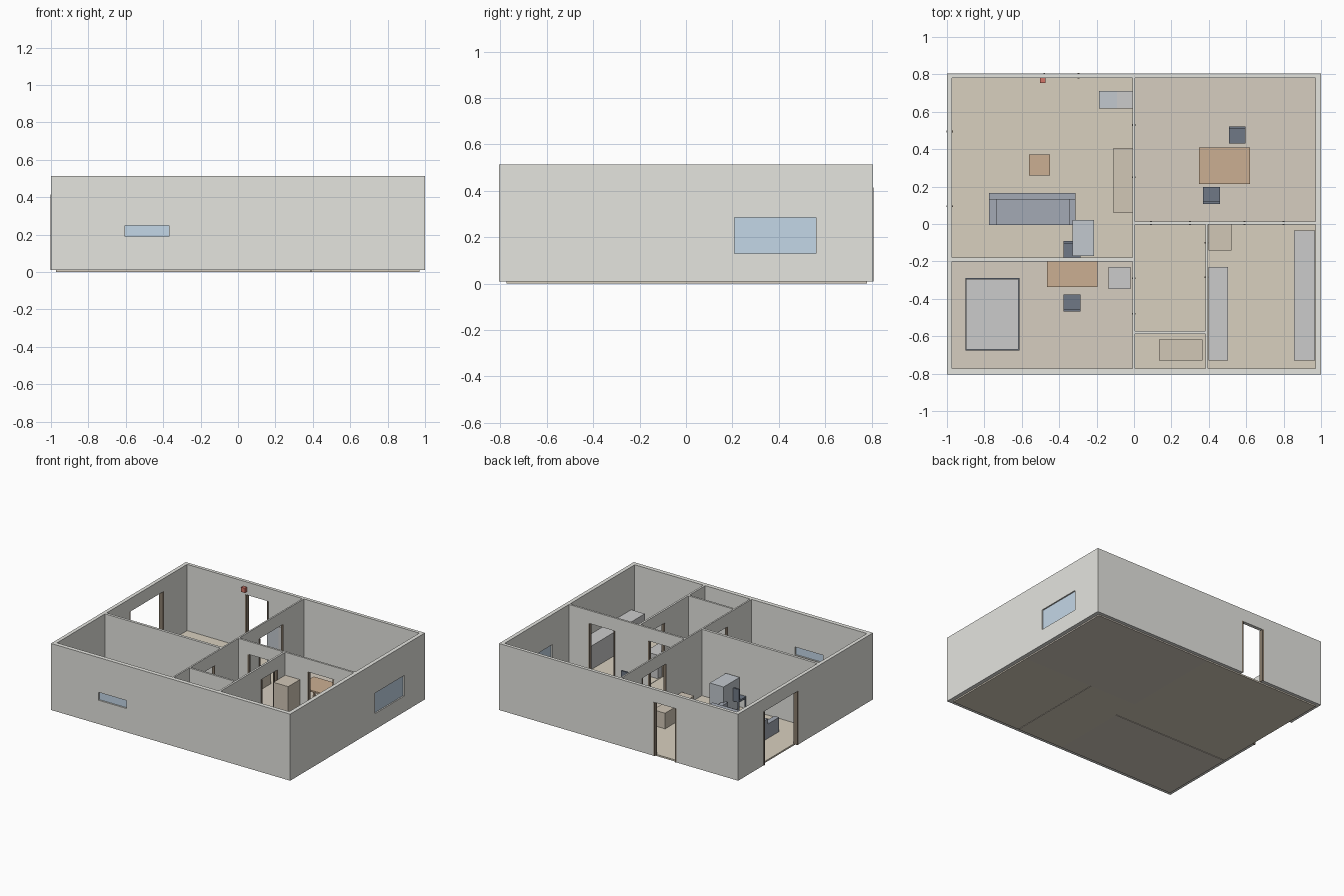
import bpy, bmesh
from mathutils import Vector

if "Cube" in bpy.data.objects:
    bpy.data.objects.remove(bpy.data.objects["Cube"])

MATS = {}
COLORS = {
    "wall": (0.78, 0.78, 0.74), "floor_a": (0.69, 0.63, 0.52), "floor_b": (0.67, 0.61, 0.53),
    "wood": (0.60, 0.43, 0.29), "tan": (0.64, 0.57, 0.47), "dark": (0.16, 0.19, 0.24),
    "sofa": (0.37, 0.40, 0.46), "steel": (0.54, 0.58, 0.62), "white": (0.83, 0.83, 0.82),
    "jamb": (0.25, 0.20, 0.15), "glass": (0.55, 0.68, 0.80), "red": (0.65, 0.18, 0.14),
}


def mat(key):
    if key not in MATS:
        MATS[key] = bpy.data.materials.new(key)
        MATS[key].diffuse_color = (*COLORS[key], 1)
    return MATS[key]


def boxes(name, items, color=None):
    """One object from boxes given as (x0, x1, y0, y1, z0, z1)."""
    bm = bmesh.new()
    for x0, x1, y0, y1, z0, z1 in items:
        vs = bmesh.ops.create_cube(bm, size=1)["verts"]
        bmesh.ops.scale(bm, vec=Vector((x1 - x0, y1 - y0, z1 - z0)), verts=vs)
        bmesh.ops.translate(bm, vec=Vector((x0 + x1, y0 + y1, z0 + z1)) / 2, verts=vs)
    me = bpy.data.meshes.new(name)
    bm.to_mesh(me)
    bm.free()
    ob = bpy.data.objects.new(name, me)
    bpy.context.collection.objects.link(ob)
    if color:
        me.materials.append(mat(color))
    return ob


def cut(target, items):
    cutter = boxes("cutter", items)
    cutter.hide_render = True
    mod = target.modifiers.new("cut", "BOOLEAN")
    mod.object, mod.operation, mod.solver = cutter, "DIFFERENCE", "EXACT"
    bpy.context.view_layer.objects.active = target
    bpy.ops.object.modifier_apply(modifier=mod.name)
    bpy.data.objects.remove(cutter)


# Rooms: clear interior area and floor tone
F, H, DOOR = 0.01, 0.513, 0.415
ROOMS = {
    "living": (-0.972, -0.007, -0.18, 0.78, "floor_a"),
    "bedroom": (-0.972, -0.007, -0.773, -0.20, "floor_b"),
    "dining": (0.005, 0.97, 0.013, 0.78, "floor_b"),
    "hall": (0.005, 0.381, -0.572, -0.002, "floor_a"),
    "closet": (0.005, 0.381, -0.773, -0.587, "floor_a"),
    "kitchen": (0.396, 0.97, -0.773, -0.002, "floor_a"),
}
walls = boxes("walls", [(-1, 1, -0.805, 0.805, F, H)], "wall")
cut(walls, [(*r[:4], -0.2, 0.8) for r in ROOMS.values()])
for n, (x0, x1, y0, y1, c) in ROOMS.items():
    # floors meet under the middle of the partition walls
    boxes(n + "_floor", [(x0 - (0.006 if x0 > -0.9 else 0), x1 + (0.006 if x1 < 0.9 else 0),
                          y0 - (0.0075 if y0 > -0.7 else 0), y1 + (0.0075 if y1 < 0.7 else 0),
                          0, F + 0.002)], c)

# Doorways: (wall runs along, wall min, wall max, opening start, opening end)
DOORS = [("x", 0.78, 0.805, -0.48, -0.297), ("y", -1, -0.972, 0.095, 0.495),
         ("y", -0.007, 0.005, 0.25, 0.53), ("y", -0.007, 0.005, -0.48, -0.29),
         ("x", -0.002, 0.013, 0.09, 0.30), ("x", -0.002, 0.013, 0.59, 0.80),
         ("y", 0.381, 0.396, -0.285, -0.10)]


def oriented(axis, a0, a1, b0, b1, z0, z1):
    return (b0, b1, a0, a1, z0, z1) if axis == "x" else (a0, a1, b0, b1, z0, z1)


cut(walls, [oriented(d, w0 - 0.01, w1 + 0.01, s, e, -0.1, DOOR) for d, w0, w1, s, e in DOORS])
for i, (d, w0, w1, s, e) in enumerate(DOORS):
    boxes(f"door_jambs_{i}", [oriented(d, w0 - 0.003, w1 + 0.003, p - 0.005, p + 0.005, F, DOOR)
                              for p in (s, e)], "jamb")

# Windows
cut(walls, [(-0.605, -0.37, -0.83, -0.75, 0.19, 0.25), (0.95, 1.03, 0.21, 0.56, 0.13, 0.285)])
boxes("front_window", [(-0.605, -0.37, -0.793, -0.783, 0.19, 0.25)], "glass")
boxes("side_window", [(0.98, 0.99, 0.21, 0.56, 0.13, 0.285)], "glass")


def table(name, x0, x1, y0, y1, h, t=0.012, leg=0.012):
    legs = [(x, x + leg, y, y + leg, F, h - t) for x in (x0 + 0.005, x1 - leg - 0.005)
            for y in (y0 + 0.005, y1 - leg - 0.005)]
    boxes(name, [(x0, x1, y0, y1, h - t, h)] + legs, "wood")


def chair(name, x, y, side, w=0.045):
    """Chair whose back stands on the +y (side=1) or -y (side=-1) edge."""
    leg = 0.01
    parts = [(x - w, x + w, y - w, y + w, 0.09, 0.105)]
    parts += [(x + s - leg / 2, x + s + leg / 2, y + t - leg / 2, y + t + leg / 2, F, 0.09)
              for s in (-w + leg / 2, w - leg / 2) for t in (-w + leg / 2, w - leg / 2)]
    b = sorted((y + side * w, y + side * (w - 0.012)))
    parts.append((x - w, x + w, *b, 0.105, 0.19))
    boxes(name, parts, "dark")


# Tables and chairs
table("dining_table", 0.348, 0.62, 0.215, 0.408, 0.16)
table("desk", -0.465, -0.195, -0.338, -0.198, 0.16)
table("coffee_table", -0.562, -0.45, 0.258, 0.372, 0.09)
chair("dining_chair_back", 0.552, 0.475, 1)
chair("dining_chair_front", 0.415, 0.152, -1)
chair("desk_chair_back", -0.332, -0.137, 1)
chair("desk_chair_front", -0.332, -0.422, -1)

# Sofa: seat, back and two arms
boxes("sofa", [(-0.735, -0.347, -0.005, 0.13, F, 0.085), (-0.775, -0.312, 0.13, 0.167, F, 0.16),
               (-0.775, -0.735, -0.005, 0.13, F, 0.12), (-0.347, -0.312, -0.005, 0.13, F, 0.12)], "sofa")

# Bed
boxes("bed_frame", [(-0.902, -0.612, -0.676, -0.29, F, 0.06)], "dark")
boxes("mattress", [(-0.898, -0.617, -0.672, -0.294, 0.06, 0.11)], "white")

# Cabinets, counters and appliances
boxes("media_cabinet", [(-0.11, -0.008, 0.06, 0.407, F, 0.13)], "tan")
boxes("steel_cabinet", [(-0.33, -0.214, -0.17, 0.022, F, 0.24)], "steel")
boxes("tall_appliance", [(-0.188, -0.092, 0.617, 0.712, F, 0.34)], "steel")
boxes("tall_cabinet", [(-0.092, -0.008, 0.617, 0.712, F, 0.34)], "white")
boxes("night_cabinet", [(-0.135, -0.02, -0.347, -0.23, F, 0.19)], "white")
boxes("kitchen_cupboard", [(0.397, 0.52, -0.143, -0.003, F, 0.34)], "tan")
boxes("closet_cupboards", [(0.134, 0.25, -0.73, -0.618, F, 0.35),
                           (0.251, 0.365, -0.73, -0.618, F, 0.35)], "tan")
boxes("left_counter", [(0.397, 0.503, -0.73, -0.23, F, 0.19)], "white")
boxes("right_counter", [(0.855, 0.969, -0.73, -0.035, F, 0.19)], "white")

# Small alarm box above the back door
boxes("alarm_box", [(-0.502, -0.472, 0.755, 0.78, 0.44, 0.475)], "red")

for m in bpy.data.materials:
    if m.users and not m.is_grease_pencil:
        m.use_nodes = True
        m.node_tree.nodes["Principled BSDF"].inputs["Base Color"].default_value = m.diffuse_color
